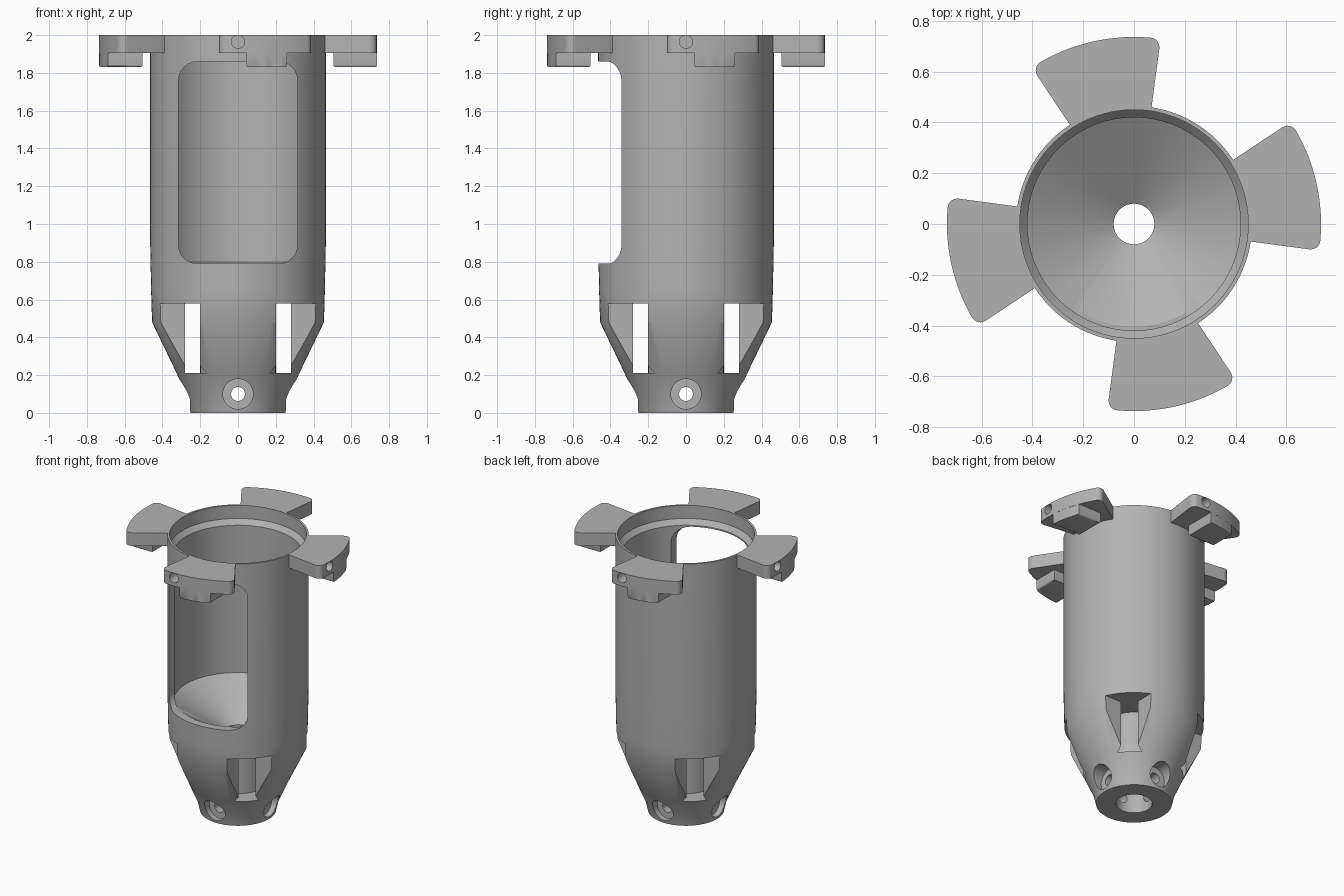
import bpy, bmesh, math
from mathutils import Matrix

cube = bpy.data.objects.get("Cube")
if cube:
    bpy.data.objects.remove(cube, do_unlink=True)

grey = bpy.data.materials.new("grey plastic")
grey.use_nodes = True
grey.diffuse_color = (0.45, 0.45, 0.45, 1)
grey.node_tree.nodes["Principled BSDF"].inputs["Base Color"].default_value = (0.45, 0.45, 0.45, 1)


def finish(name, bm):
    bmesh.ops.recalc_face_normals(bm, faces=bm.faces)
    mesh = bpy.data.meshes.new(name)
    bm.to_mesh(mesh)
    bm.free()
    mesh.materials.append(grey)
    obj = bpy.data.objects.new(name, mesh)
    bpy.context.collection.objects.link(obj)
    return obj


def lathe(name, profile, sides=96):
    """Revolve a closed (radius, height) loop around z."""
    bm = bmesh.new()
    rings = []
    for i in range(sides):
        a = math.tau * i / sides
        rings.append([bm.verts.new((r * math.cos(a), r * math.sin(a), z)) for r, z in profile])
    n = len(profile)
    for i in range(sides):
        a, b = rings[i], rings[(i + 1) % sides]
        for j in range(n):
            k = (j + 1) % n
            bm.faces.new((a[j], b[j], b[k], a[k]))
    return finish(name, bm)


def prism(name, outline, z0, z1, corners=(), radius=0, bottom_bevel=0):
    """Extrude an outline upwards, rounding the chosen upright corners."""
    bm = bmesh.new()
    low = [bm.verts.new((x, y, z0)) for x, y in outline]
    high = [bm.verts.new((x, y, z1)) for x, y in outline]
    n = len(outline)
    bm.faces.new(low)
    bm.faces.new(high)
    for i in range(n):
        j = (i + 1) % n
        bm.faces.new((low[i], low[j], high[j], high[i]))
    if corners:
        edges = [bm.edges.get((low[i], high[i])) for i in corners]
        bmesh.ops.bevel(bm, geom=edges, offset=radius, segments=6, profile=0.5, affect='EDGES')
    if bottom_bevel:
        edges = [e for e in bm.edges if all(abs(v.co.z - z0) < 1e-5 for v in e.verts)]
        bmesh.ops.bevel(bm, geom=edges, offset=bottom_bevel, segments=3, profile=0.5, affect='EDGES')
    return finish(name, bm)


def box_outline(x0, x1, y0, y1):
    return [(x0, y0), (x1, y0), (x1, y1), (x0, y1)]


def rod(name, radius, y0, y1, z, sides=40):
    """Cylinder along y."""
    bm = bmesh.new()
    place = Matrix.Translation((0, (y0 + y1) / 2, z)) @ Matrix.Rotation(math.pi / 2, 4, 'X')
    bmesh.ops.create_cone(bm, cap_ends=True, segments=sides, radius1=radius, radius2=radius,
                          depth=abs(y1 - y0), matrix=place)
    return finish(name, bm)


def cut(obj, cutter, operation='DIFFERENCE'):
    mod = obj.modifiers.new("cut", 'BOOLEAN')
    mod.operation = operation
    mod.solver = 'EXACT'
    mod.object = cutter
    bpy.context.view_layer.update()
    deps = bpy.context.evaluated_depsgraph_get()
    mesh = bpy.data.meshes.new_from_object(obj.evaluated_get(deps))
    obj.modifiers.clear()
    obj.data = mesh
    bpy.data.objects.remove(cutter, do_unlink=True)


def turned(obj, quarter):
    obj.data.transform(Matrix.Rotation(quarter * math.pi / 2, 4, 'Z'))
    return obj


# Hollow body: tapered shell, stepped rim, funnel floor and central bore
body = lathe("body", [
    (0.25, 0), (0.268, 0.08), (0.325, 0.21), (0.455, 0.48), (0.46, 0.65), (0.465, 0.9),
    (0.465, 2), (0.45, 2), (0.45, 1.905), (0.42, 1.87), (0.42, 0.8),
    (0.08, 0.58), (0.08, 0.22), (0.12, 0.18), (0.12, 0)])

# Front window with rounded corners
window = prism("window_cutter", box_outline(-0.315, 0.315, 0.79, 1.86), 0, 0.7, range(4), 0.1)
window.data.transform(Matrix.Rotation(math.pi / 2, 4, 'X'))
cut(body, window)

# Lower slots: a square chamber around the central post, open at four corners
slot = prism("slot_cutter", box_outline(-0.28, 0.28, -0.28, 0.28), 0.21, 0.58)
for q in range(4):
    notch = prism("notch_cutter", box_outline(0.2, 0.6, 0.2, 0.6), 0.21, 0.58)
    cut(slot, turned(notch, q), 'UNION')
post = prism("post_cutter", [(0.2 * math.cos(math.tau * i / 64), 0.2 * math.sin(math.tau * i / 64))
                             for i in range(64)], 0.1, 0.7)
cut(slot, post)
cut(body, slot)

# Recessed screw holes around the foot
for q in range(4):
    cut(body, turned(rod("recess_cutter", 0.08, -0.5, -0.215, 0.1), q))
    cut(body, turned(rod("screw_cutter", 0.037, -0.4, -0.05, 0.1), q))


# Rim tabs, each with a blind hole and a block underneath
def arc(radius, x0, x1, steps=14):
    xs = [x0 + (x1 - x0) * i / steps for i in range(steps + 1)]
    return [(x, math.sqrt(radius ** 2 - x * x)) for x in xs]


parts = [body]
for q, side in enumerate(("back", "right", "front", "left")):
    outer = arc(0.737, -0.403, 0.105)
    inner = arc(0.457, 0.068, -0.248)
    tab = prism(side + "_tab", outer + inner, 1.905, 2, (0, len(outer) - 1), 0.04)
    cut(tab, rod("pin_cutter", 0.035, 0.6, 0.8, 1.965))
    block = prism(side + "_tab_block", arc(0.736, -0.26, -0.045) + [(-0.045, 0.505), (-0.26, 0.505)],
                  1.83, 1.91, bottom_bevel=0.012)
    parts += [turned(tab, -q), turned(block, -q)]

for obj in bpy.context.selected_objects:
    obj.select_set(False)
for obj in parts:
    obj.select_set(True)
bpy.context.view_layer.objects.active = body
bpy.ops.object.shade_smooth_by_angle(angle=math.radians(30))
